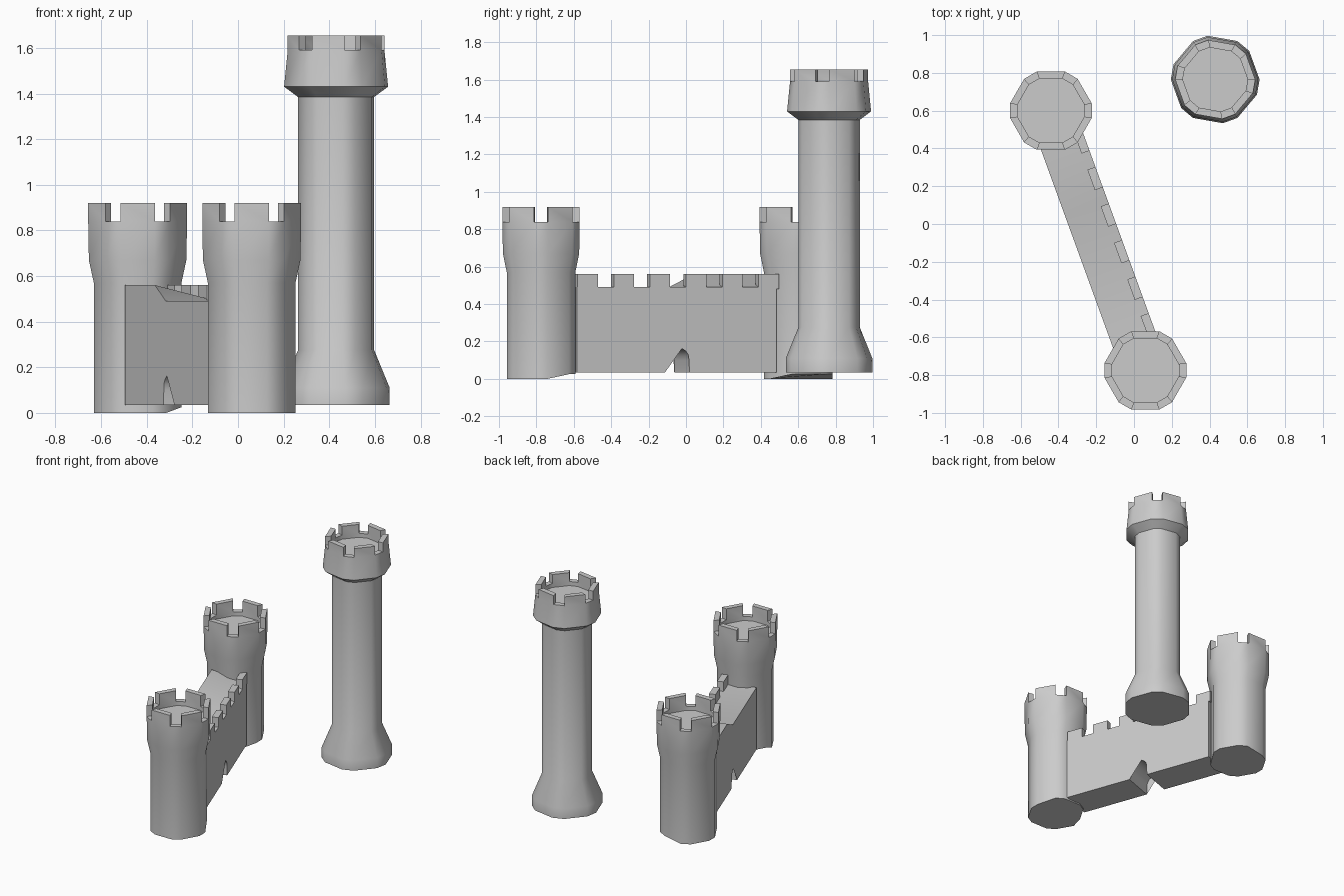
import bpy, bmesh, math

cube = bpy.data.objects.get("Cube")
if cube:
    bpy.data.objects.remove(cube, do_unlink=True)

stone = bpy.data.materials.new("grey stone")
stone.use_nodes = True
grey = (0.6, 0.6, 0.6, 1)
stone.diffuse_color = grey
stone.node_tree.nodes["Principled BSDF"].inputs["Base Color"].default_value = grey


def finish(name, bm, location=(0, 0, 0), turn=0):
    """Turn a bmesh into a shaded stone object."""
    bmesh.ops.recalc_face_normals(bm, faces=bm.faces)
    mesh = bpy.data.meshes.new(name)
    bm.to_mesh(mesh)
    bm.free()
    mesh.materials.append(stone)
    obj = bpy.data.objects.new(name, mesh)
    bpy.context.collection.objects.link(obj)
    obj.location = location
    obj.rotation_euler.z = math.radians(turn)
    bpy.ops.object.select_all(action="DESELECT")
    obj.select_set(True)
    bpy.context.view_layer.objects.active = obj
    bpy.ops.object.shade_smooth_by_angle(angle=math.radians(50))
    return obj


def tower(name, x, y, profile, inner, floor, merlon, turn=0, foot=None):
    """Lathe a twelve-sided tower; wide sides carry merlons, narrow ones are gaps."""
    bm = bmesh.new()
    angles = [math.radians(60 * i + side - 90) for i in range(6) for side in (-20, 20)]
    rim = profile[-1][1]
    rings = []
    for r, z in profile + [(inner, rim), (inner, floor)]:
        rings.append([bm.verts.new((r * math.cos(a), r * math.sin(a), z)) for a in angles])
    tops = []
    for k in range(len(rings) - 1):
        low, high = rings[k], rings[k + 1]
        for i in range(12):
            j = (i + 1) % 12
            face = bm.faces.new((low[i], low[j], high[j], high[i]))
            if k == len(profile) - 1 and i % 2 == 0:
                tops.append(face)
    bm.faces.new(rings[0])
    bm.faces.new(rings[-1])
    # Foot that rises on one side with the ground
    if foot is not None:
        a = math.radians(foot)
        for v in rings[0]:
            if v.co.x * math.cos(a) + v.co.y * math.sin(a) > 0.09:
                v.co.z += 0.025
    # Merlons
    raised = bmesh.ops.extrude_discrete_faces(bm, faces=tops)["faces"]
    for face in raised:
        lower = [v.co.copy() for v in face.verts]
        base = [bm.verts.new(c) for c in lower]
        for v in face.verts:
            v.co.z += merlon
        top = list(face.verts)
        for i in range(4):
            j = (i + 1) % 4
            if not bm.edges.get((top[i], base[i])):
                bm.edges.new((top[i], base[i]))
            bm.faces.new((base[i], base[j], top[j], top[i]))
    for face in [f for f in bm.faces if f.calc_area() < 1e-7]:
        bm.faces.remove(face)
    bmesh.ops.remove_doubles(bm, verts=bm.verts, dist=1e-4)
    return finish(name, bm, (x, y, 0), turn)


# Two short gate towers
short = [(0.195, 0), (0.195, 0.57), (0.217, 0.67), (0.22, 0.84)]
tower("front_tower", 0.06, -0.775, short, 0.18, 0.81, 0.08, foot=110)
tower("rear_tower", -0.44, 0.6, short, 0.18, 0.81, 0.08, foot=45)

# Tall lone tower
tall = [(0.235, 0.035), (0.235, 0.11), (0.167, 0.275), (0.167, 1.385),
        (0.228, 1.43), (0.212, 1.59)]
tower("tall_tower", 0.43, 0.765, tall, 0.172, 1.56, 0.065, turn=-10)

# Curtain wall: side outline with an arched gateway, extruded across its width
half, base, walk, crest = 0.12, 0.035, 0.49, 0.56
outline = [(-0.57, base), (-0.07, base)]
for i in range(9):
    a = math.pi * (1 - i / 8)
    outline.append((0.07 * math.cos(a), 0.1 + 0.068 * math.sin(a)))
outline += [(0.07, base), (0.565, base), (0.565, walk), (0.18, walk), (0.04, walk), (-0.57, walk)]
bm = bmesh.new()
sides = [[bm.verts.new((x, y, z)) for y, z in outline] for x in (-half, half)]
for side in sides:
    bm.faces.new(side)
for i in range(len(outline)):
    j = (i + 1) % len(outline)
    bm.faces.new((sides[0][i], sides[0][j], sides[1][j], sides[1][i]))
# Inner edge of the walkway climbs towards the rear tower
for v in sides[0]:
    if v.co.z == walk or abs(v.co.z - walk) < 1e-5:
        if v.co.y > 0.1:
            v.co.z = crest
bmesh.ops.triangulate(bm, faces=[f for f in bm.faces if len(f.verts) > 4])
origin = (-0.19, -0.0875, 0)
finish("curtain_wall", bm, origin, 20)

# Merlons along the outer edge of the wall
bm = bmesh.new()
for i in range(6):
    block = bmesh.ops.create_cube(bm, size=1)["verts"]
    for v in block:
        v.co.x = half - 0.0225 + v.co.x * 0.045
        v.co.y = -0.51 + 0.206 * i + v.co.y * 0.115
        v.co.z = (walk + crest) / 2 - 0.005 + v.co.z * (crest - walk + 0.01)
finish("wall_merlons", bm, origin, 20)
